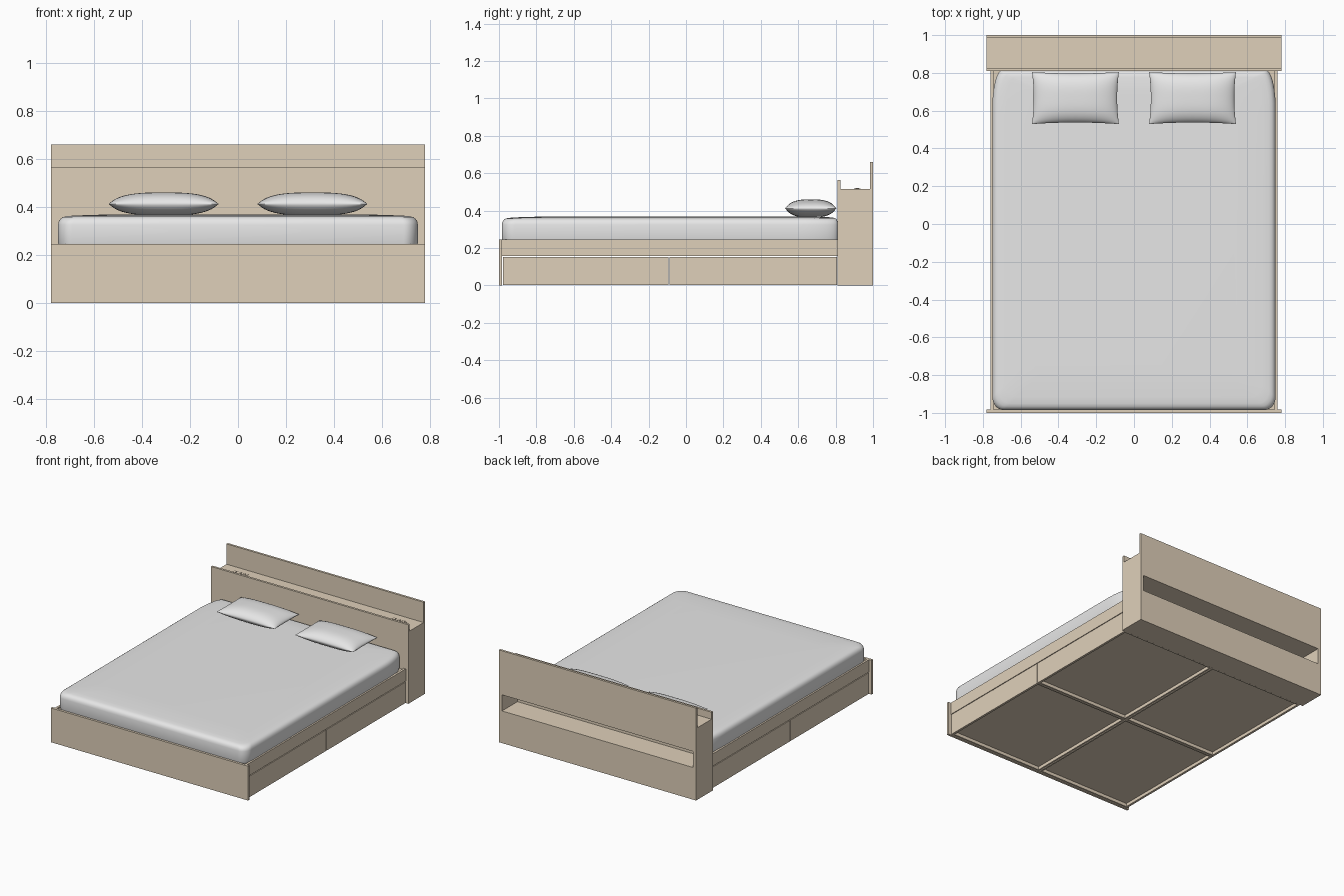
import bpy, bmesh, math

if "Cube" in bpy.data.objects:
    bpy.data.objects.remove(bpy.data.objects["Cube"])


def material(name, rgb):
    m = bpy.data.materials.new(name)
    m.diffuse_color = (*rgb, 1)
    m.use_nodes = True
    m.node_tree.nodes["Principled BSDF"].inputs["Base Color"].default_value = m.diffuse_color
    return m


wood = material("pale_wood", (0.74, 0.63, 0.49))
linen = material("white_linen", (0.8, 0.8, 0.8))


def finish(name, bm, mat, smooth=False):
    bmesh.ops.recalc_face_normals(bm, faces=bm.faces)
    me = bpy.data.meshes.new(name)
    bm.to_mesh(me)
    bm.free()
    me.materials.append(mat)
    ob = bpy.data.objects.new(name, me)
    bpy.context.collection.objects.link(ob)
    if smooth:
        for p in me.polygons:
            p.use_smooth = True
    return ob


def boxes(name, *ranges):
    """One object from boxes given as (x0, x1, y0, y1, z0, z1)."""
    bm = bmesh.new()
    for x0, x1, y0, y1, z0, z1 in ranges:
        vs = bmesh.ops.create_cube(bm, size=1)["verts"]
        for v in vs:
            v.co.x = x0 if v.co.x < 0 else x1
            v.co.y = y0 if v.co.y < 0 else y1
            v.co.z = z0 if v.co.z < 0 else z1
    return finish(name, bm, wood)


W, R = 0.78, 0.76          # half widths of end boards and of the rails
HEAD, FOOT = 0.81, -0.983  # inner faces of the end boards
T = 0.016                  # board thickness
MID = -0.09                # split between the drawers

# End boards and headboard storage box
boxes("footboard", (-W, W, -1, FOOT, 0, 0.245))
boxes("headboard_front", (-W, W, HEAD, HEAD + T, 0, 0.565))
S0, S1 = 0.23, 0.345       # open niche in the back panel
yb = 1 - T
boxes("headboard_back",
      (-W, W, yb, 1, 0, S0), (-W, W, yb, 1, S1, 0.66),
      (-W, -W + 0.025, yb, 1, S0, S1), (W - 0.025, W, yb, 1, S0, S1))
for side, s in (("left", -1), ("right", 1)):
    a, b = sorted((s * W, s * (W - 0.025)))
    boxes("headboard_side_" + side, (a, b, HEAD + T, yb, 0, 0.515))
xi = W - 0.025
boxes("headboard_shelf", (-xi, xi, HEAD + T, yb, 0.499, 0.515))
boxes("niche_floor", (-xi, xi, HEAD + T, yb, S0 - T, S0))
boxes("niche_ceiling", (-xi, xi, HEAD + T, yb, S1, S1 + T))
boxes("headboard_bottom", (-xi, xi, HEAD + T, yb, 0, T))

# Socket plates on the shelf
for s in (-1, 1):
    c = s * 0.63
    boxes("socket_plate", (c - 0.06, c + 0.06, 0.898, 0.932, 0.515, 0.518),
          *[(c + d - 0.012, c + d + 0.012, 0.905, 0.925, 0.518, 0.521)
            for d in (-0.035, 0, 0.035)])

# Rails and mattress base
for s in (-1, 1):
    a, b = sorted((s * R, s * (R - T)))
    boxes("side_rail", (a, b, FOOT, HEAD, 0.157, 0.245))
boxes("mattress_base", (-R + T, R - T, FOOT, HEAD, 0.157, 0.235))

# Four drawers: front, three thin walls and a raised bottom
for s in (-1, 1):
    for y0, y1 in ((FOOT + 0.005, MID - 0.003), (MID + 0.003, HEAD - 0.003)):
        def part(x0, x1, ya, yc, z0, z1):
            a, b = sorted((s * x0, s * x1))
            return (a, b, ya, yc, z0, z1)
        boxes("drawer",
              part(R - T, R, y0, y1, 0.002, 0.152),
              part(0.003, R - T, y0, y0 + 0.012, 0.002, 0.14),
              part(0.003, R - T, y1 - 0.012, y1, 0.002, 0.14),
              part(0.003, 0.015, y0 + 0.012, y1 - 0.012, 0.002, 0.14),
              part(0.015, R - T, y0 + 0.012, y1 - 0.012, 0.025, 0.035))

# Mattress: stacked rounded outlines, longer corner curves at the head
def outline(inset, n=10):
    x, y0, y1 = 0.75 - inset, -0.985 + inset, 0.812 - inset * 0.5
    pts = []
    for sx, sy, rx, ry in ((1, 1, 0.05, 0.2), (-1, 1, 0.05, 0.2),
                           (-1, -1, 0.06, 0.07), (1, -1, 0.06, 0.07)):
        cx, cy = sx * (x - rx), (y1 - ry if sy > 0 else y0 + ry)
        arc = [(cx + sx * rx * math.cos(t), cy + sy * ry * math.sin(t))
               for t in (i * math.pi / 2 / n for i in range(n + 1))]
        pts += arc if sx * sy > 0 else arc[::-1]
    return pts


bm = bmesh.new()
rings = []
for inset, z in ((0.004, 0.236), (0, 0.25), (0, 0.325), (0.003, 0.339), (0.01, 0.35),
                 (0.02, 0.357), (0.035, 0.361), (0.07, 0.364), (0.2, 0.368)):
    rings.append([bm.verts.new((x, y, z)) for x, y in outline(inset)])
for lo, hi in zip(rings, rings[1:]):
    for i in range(len(lo)):
        j = (i + 1) % len(lo)
        bm.faces.new((lo[i], lo[j], hi[j], hi[i]))
bm.faces.new(rings[-1])
bm.faces.new(rings[0][::-1])
finish("mattress", bm, linen, True)


# Pillows: two puffed sheets meeting in a pinched seam
def pillow(name, cx, cy, n=28):
    bm = bmesh.new()
    bmesh.ops.create_grid(bm, x_segments=n, y_segments=n, size=1)
    top = list(bm.verts)
    dup = bmesh.ops.duplicate(bm, geom=bm.verts[:] + bm.edges[:] + bm.faces[:])
    low = {v for v in dup["geom"] if isinstance(v, bmesh.types.BMVert)}
    for v in top + list(low):
        # denser rows near the seam
        u, w = (math.sin(c * math.pi / 2) for c in v.co.xy)
        puff = max(0, (1 - abs(u) ** 3) * (1 - abs(w) ** 3)) ** 0.6
        v.co = (cx + 0.23 * u * (1 - 0.04 * (1 - w * w)),
                cy + 0.138 * w * (1 - 0.06 * (1 - u * u)),
                0.412 + 0.048 * puff * (-1 if v in low else 1))
    bmesh.ops.remove_doubles(bm, verts=bm.verts, dist=0.0002)
    finish(name, bm, linen, True)
    

pillow("pillow_left", -0.31, 0.667)
pillow("pillow_right", 0.31, 0.667)

# Keep creases sharp on the soft parts
bpy.ops.object.select_all(action="DESELECT")
for ob in bpy.data.objects:
    if ob.name.startswith(("mattress", "pillow")) and ob.name != "mattress_base":
        ob.select_set(True)
        bpy.context.view_layer.objects.active = ob
bpy.ops.object.shade_smooth_by_angle(angle=math.radians(40))
